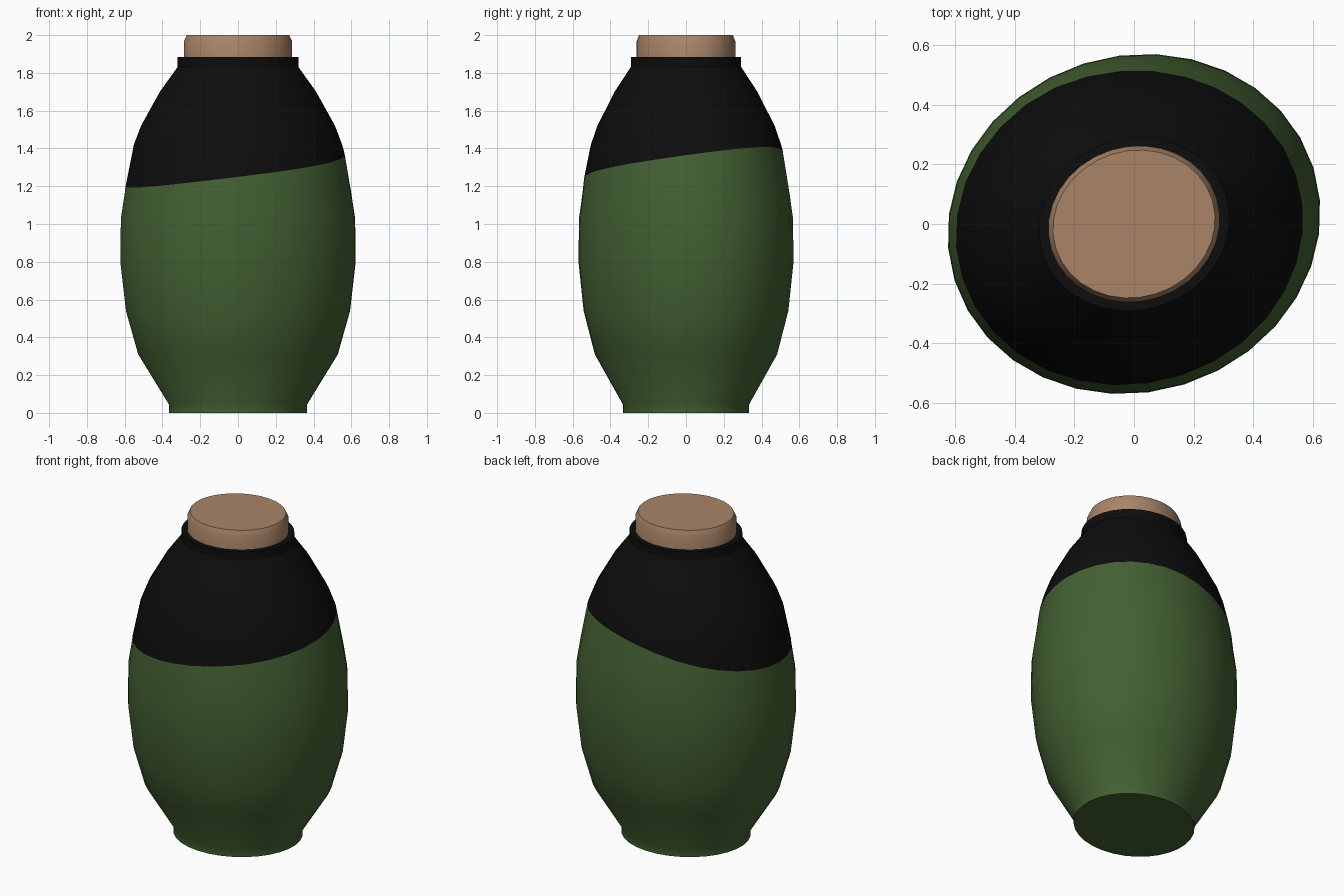
import bpy, bmesh, math

if "Cube" in bpy.data.objects:
    bpy.data.objects.remove(bpy.data.objects["Cube"])

N = 32                      # sides of every ring
A, B, TILT = 1.009, 0.902, math.radians(17.4)   # oval plan, turned a little


def material(name, rgb):
    m = bpy.data.materials.new(name)
    m.diffuse_color = (*rgb, 1)
    m.use_nodes = True
    m.node_tree.nodes["Principled BSDF"].inputs["Base Color"].default_value = m.diffuse_color
    return m


green = material("green glaze", (0.056, 0.118, 0.032))
black = material("black glaze", (0.004, 0.004, 0.004))
tan = material("tan cork", (0.40, 0.235, 0.140))


def plan(r, i):
    t = 2 * math.pi * i / N
    x, y = r * A * math.cos(t), r * B * math.sin(t)
    c, s = math.cos(TILT), math.sin(TILT)
    return x * c - y * s, x * s + y * c


def lathe(name, columns, mats, split=None):
    """columns(i) gives the (radius, z) profile at side i; faces from ring 'split' up use slot 1"""
    bm = bmesh.new()
    cols = [[bm.verts.new((*plan(r, i), z)) for r, z in columns(i)] for i in range(N)]
    for i in range(N):
        a, b = cols[i], cols[(i + 1) % N]
        for k in range(len(a) - 1):
            f = bm.faces.new((a[k], b[k], b[k + 1], a[k + 1]))
            f.material_index = 1 if split is not None and k >= split else 0
    bm.faces.new([c[0] for c in reversed(cols)])
    top = bm.faces.new([c[-1] for c in cols])
    top.material_index = 0 if split is None else 1
    me = bpy.data.meshes.new(name)
    bm.to_mesh(me)
    bm.free()
    for m in mats:
        me.materials.append(m)
    ob = bpy.data.objects.new(name, me)
    bpy.context.collection.objects.link(ob)
    bpy.ops.object.select_all(action='DESELECT')
    ob.select_set(True)
    bpy.context.view_layer.objects.active = ob
    bpy.ops.object.shade_smooth_by_angle(angle=math.radians(42))


# Jar body: green below a slanting, wavy glaze line, black above
LOWER = [(0.367, 0), (0.367, 0.045), (0.53, 0.31), (0.595, 0.54), (0.625, 0.80), (0.622, 1.03), (0.602, 1.16)]
UPPER = [(0.553, 1.42), (0.515, 1.52), (0.415, 1.70), (0.318, 1.835)]


def radius_at(z):
    pts = [(0.602, 1.16), (0.586, 1.30), (0.553, 1.42)]
    for (r0, z0), (r1, z1) in zip(pts, pts[1:]):
        if z <= z1:
            return r0 + (r1 - r0) * (z - z0) / (z1 - z0)
    return pts[-1][0]


def body_column(i):
    x, y = plan(1, i)
    t = math.atan2(y, x)
    z = (1.297 + 0.0825 * math.cos(t) + 0.0625 * math.sin(t)
         - 0.015 * math.cos(2 * t) + 0.008 * math.sin(2 * t))
    return LOWER + [(radius_at(z), z)] + UPPER


lathe("jar_body", body_column, [green, black], split=len(LOWER))

# Neck rim
lathe("neck_rim", lambda i: [(0.32, 1.825), (0.32, 1.885)], [black])

# Stopper with a softened top edge
lathe("stopper", lambda i: [(0.288, 1.85), (0.288, 1.965), (0.272, 2.0)], [tan])
